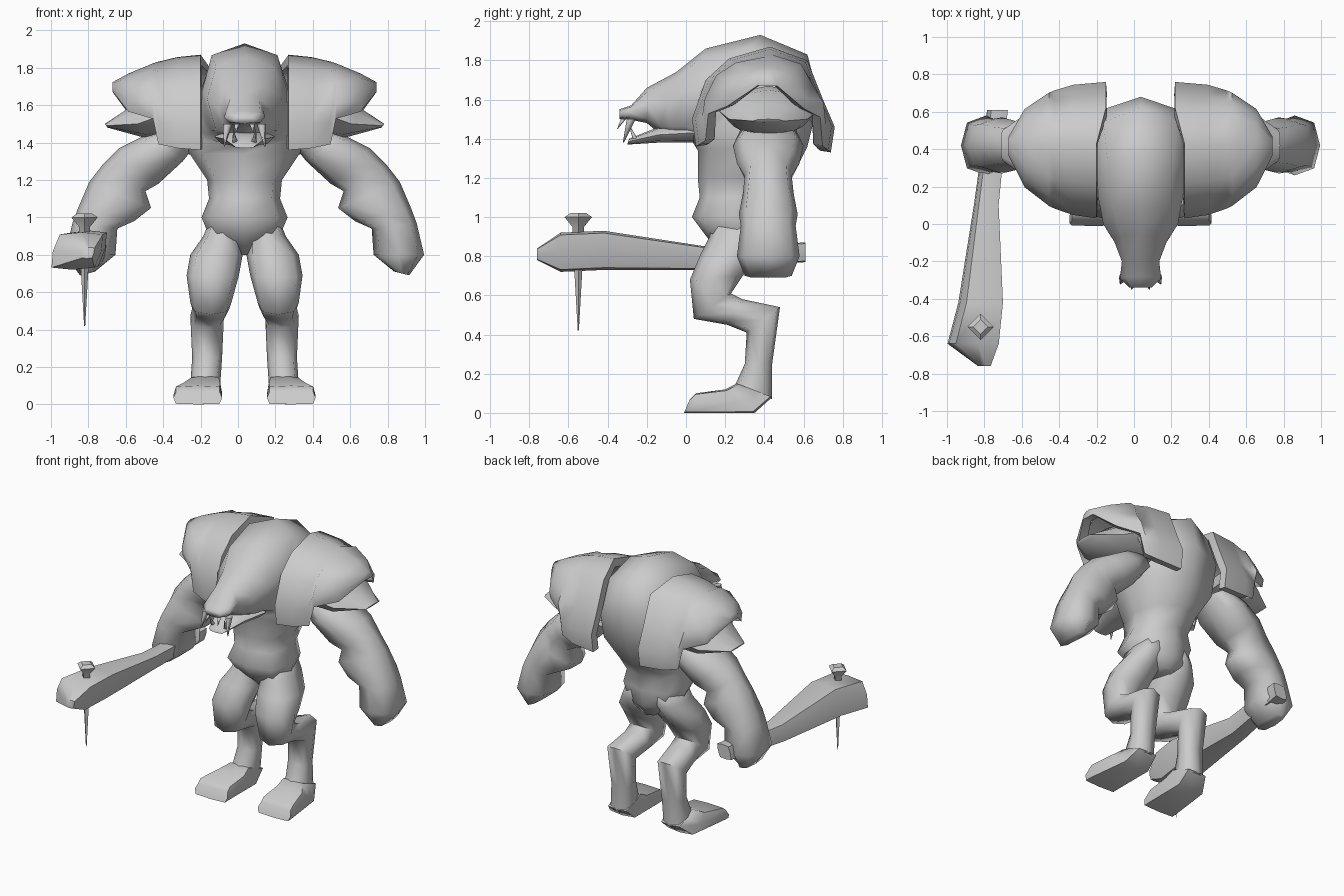
import bpy, bmesh, math
from mathutils import Vector

cube = bpy.data.objects.get("Cube")
if cube:
    bpy.data.objects.remove(cube)

X, Y, Z = Vector((1, 0, 0)), Vector((0, 1, 0)), Vector((0, 0, 1))
MID = 0.035  # body midline in x
GREY = (0.6, 0.6, 0.6, 1)

material = bpy.data.materials.new("stone_grey")
material.use_nodes = True
material.diffuse_color = GREY
material.node_tree.nodes["Principled BSDF"].inputs["Base Color"].default_value = GREY


def finish(name, mesh_builder, smooth_angle):
    """Turn the built geometry into a shaded object."""
    bmesh.ops.recalc_face_normals(mesh_builder, faces=mesh_builder.faces)
    mesh = bpy.data.meshes.new(name)
    mesh_builder.to_mesh(mesh)
    mesh_builder.free()
    mesh.materials.append(material)
    part = bpy.data.objects.new(name, mesh)
    bpy.context.collection.objects.link(part)
    bpy.ops.object.select_all(action='DESELECT')
    part.select_set(True)
    bpy.context.view_layer.objects.active = part
    bpy.ops.object.shade_smooth_by_angle(angle=math.radians(smooth_angle))


def skin(mesh_builder, rows, closed):
    """Join neighbouring rows of vertices with quads."""
    for row, following in zip(rows, rows[1:]):
        count = len(row)
        for i in range(count if closed else count - 1):
            j = (i + 1) % count
            mesh_builder.faces.new((row[i], row[j], following[j], following[i]))


def loft(name, rings, sides=8, box=1.08, smooth_angle=80):
    """Rings are (centre, half axis, half axis); box pushes the corners out."""
    mesh_builder = bmesh.new()
    rows = []
    for centre, axis_u, axis_v in rings:
        row = []
        for i in range(sides):
            turn = math.tau * i / sides
            push = box if i % 2 else 1
            offset = axis_u * math.cos(turn) + axis_v * math.sin(turn)
            row.append(mesh_builder.verts.new(centre + offset * push))
        rows.append(row)
    skin(mesh_builder, rows, True)
    mesh_builder.faces.new(rows[0])
    mesh_builder.faces.new(rows[-1])
    finish(name, mesh_builder, smooth_angle)


def side_rings(table, side=1):
    """Rows: front y, z, back y, z, half width, distance from midline."""
    rings = []
    for front_y, front_z, back_y, back_z, width, out in table:
        front = Y * front_y + Z * front_z
        back = Y * back_y + Z * back_z
        rings.append(((front + back) / 2 + X * (MID + side * out), (front - back) / 2, X * width))
    return rings


def arm_rings(table, side):
    """Rows: outer distance from midline, z, inner distance, z, half depth."""
    rings = []
    for outer_x, outer_z, inner_x, inner_z, depth in table:
        outer = X * (MID + side * outer_x) + Z * outer_z
        inner = X * (MID + side * inner_x) + Z * inner_z
        rings.append(((outer + inner) / 2 + Y * .42, (outer - inner) / 2, Y * depth))
    return rings


def tooth(name, out, side, root_y, root_z, tip_y, tip_z, radius):
    root = X * (MID + side * out) + Y * root_y + Z * root_z
    tip = X * (MID + side * out * 1.2) + Y * tip_y + Z * tip_z
    loft(name, [(root, X * radius, Y * radius), (tip, X * radius / 9, Y * radius / 9)], 6, 1)


# Torso, hump and head in one skin
loft("body", side_rings([
    (.2, .8, .4, .8, .06, 0),
    (.12, .88, .44, .88, .18, 0),
    (.03, 1, .46, 1, .23, 0),
    (.07, 1.1, .46, 1.1, .19, 0),
    (.06, 1.2, .54, 1.2, .2, 0),
    (.06, 1.34, .62, 1.36, .3, 0),
    (.03, 1.39, .68, 1.6, .3, 0),
    (0, 1.39, .62, 1.83, .26, 0),
    (-.05, 1.4, .38, 1.93, .23, 0),
    (-.1, 1.41, .1, 1.86, .2, 0),
    (-.14, 1.43, -.05, 1.74, .14, 0),
    (-.2, 1.48, -.2, 1.66, .1, 0),
    (-.3, 1.5, -.28, 1.57, .11, 0),
    (-.34, 1.5, -.34, 1.55, .06, 0)]))

loft("lower_jaw", side_rings([
    (.04, 1.38, .04, 1.48, .16, 0),
    (-.14, 1.38, -.14, 1.46, .11, 0),
    (-.3, 1.37, -.29, 1.4, .06, 0)]))

# Outline of a shoulder shell from its front lobe over the top to its back lobe
ARCH = [(.05, 1.36), (.03, 1.5), (.1, 1.7), (.22, 1.81), (.43, 1.87),
        (.62, 1.8), (.7, 1.6), (.76, 1.46), (.74, 1.33)]
REACH = .5  # width of the shell from its inner rim to its point


def shoulder_shell(name, side):
    mesh_builder = bmesh.new()
    rows = []
    for span in (.05, .3, .5, .56, .82, .99):
        inner = span < .1
        depth = math.sqrt(1 - span ** 2)
        tall = depth if span <= .5 else depth * .7  # lobes end halfway out
        crest = 1.87 - span ** 2 * .15
        row = []
        for y, z in ARCH:
            out = .21 + span * REACH - (.05 if inner and y > .6 else 0)
            row.append(mesh_builder.verts.new((
                MID + side * out, .42 + (y - .42) * depth, crest + (z - 1.87) * tall)))
        rows.append(row)
    skin(mesh_builder, rows, False)
    mesh_builder.faces.new(rows[-1])
    # Face the shell outwards, then give it thickness inwards
    bmesh.ops.recalc_face_normals(mesh_builder, faces=mesh_builder.faces)
    top_face = max(mesh_builder.faces, key=lambda face: face.calc_center_median().z)
    thickness = math.copysign(.055, top_face.normal.z)
    bmesh.ops.solidify(mesh_builder, geom=mesh_builder.faces[:], thickness=thickness)
    finish(name, mesh_builder, 65)


ARM = [(.42, 1.5, .25, 1.4, .14), (.55, 1.43, .33, 1.3, .18),
       (.67, 1.37, .46, 1.18, .16), (.76, 1.28, .53, 1.14, .12),
       (.83, 1.19, .5, 1.05, .13), (.89, 1.05, .59, .98, .15),
       (.92, .97, .68, .94, .14), (.96, .8, .69, .8, .16),
       (.88, .69, .8, .71, .12)]

LEG = [(.14, 1, .42, 1, .08, .1),
       (.12, .9, .43, .9, .1, .12),
       (.07, .8, .38, .8, .14, .15),
       (.02, .68, .29, .7, .14, .17),
       (.04, .48, .23, .61, .11, .18),
       (.21, .45, .29, .58, .1, .18),
       (.31, .41, .48, .54, .09, .2),
       (.3, .25, .44, .25, .08, .2),
       (.25, .14, .44, .07, .08, .21)]

FOOT = [(.26, .15, .44, .08, .08, .21),
        (.2, .12, .35, 0, .11, .23),
        (.05, .1, .03, 0, .13, .25),
        (.02, .07, -.01, 0, .13, .25)]

for side, label in ((1, "left_"), (-1, "right_")):
    tooth(label + "fang", .09, side, -.28, 1.5, -.32, 1.38, .026)
    tooth(label + "front_fang", .04, side, -.32, 1.5, -.35, 1.45, .015)
    tooth(label + "lower_tooth", .05, side, -.26, 1.4, -.29, 1.47, .015)
    shoulder_shell(label + "shoulder_shell", side)
    # Smaller pointed plate beneath each shell, leaning outwards at the top
    loft(label + "shoulder_plate", [
        (X * (MID + side * out) + Y * .42 + Z * z, Y * depth, Z * half + X * side * half * .7)
        for out, z, depth, half in ((.34, 1.55, .25, .12), (.46, 1.54, .25, .11),
                                    (.57, 1.5, .2, .08), (.74, 1.49, .08, .01))], 8, 1, 50)
    loft(label + "arm", arm_rings(ARM, side))
    loft(label + "leg", side_rings(LEG, side))
    loft(label + "foot", side_rings(FOOT, side), 8, 1.27, 60)

# Club held in the right hand
loft("club", [(X * x + Y * y + Z * z, X * width, (Z + X / 4) * height)
              for x, y, z, width, height in (
                  (-.73, .61, .82, .05, .05), (-.79, .1, .79, .06, .06),
                  (-.82, -.42, .83, .11, .1), (-.86, -.64, .82, .13, .1),
                  (-.8, -.76, .81, .03, .03))], 8, 1.25, 50)

# Nail driven through the club
loft("club_nail", [(Vector((-.82, -.55, z)), X * radius, Y * radius) for z, radius in (
    (1.02, .04), (1, .07), (.95, .03), (.72, .02), (.42, .003))], 4, 1, 40)
